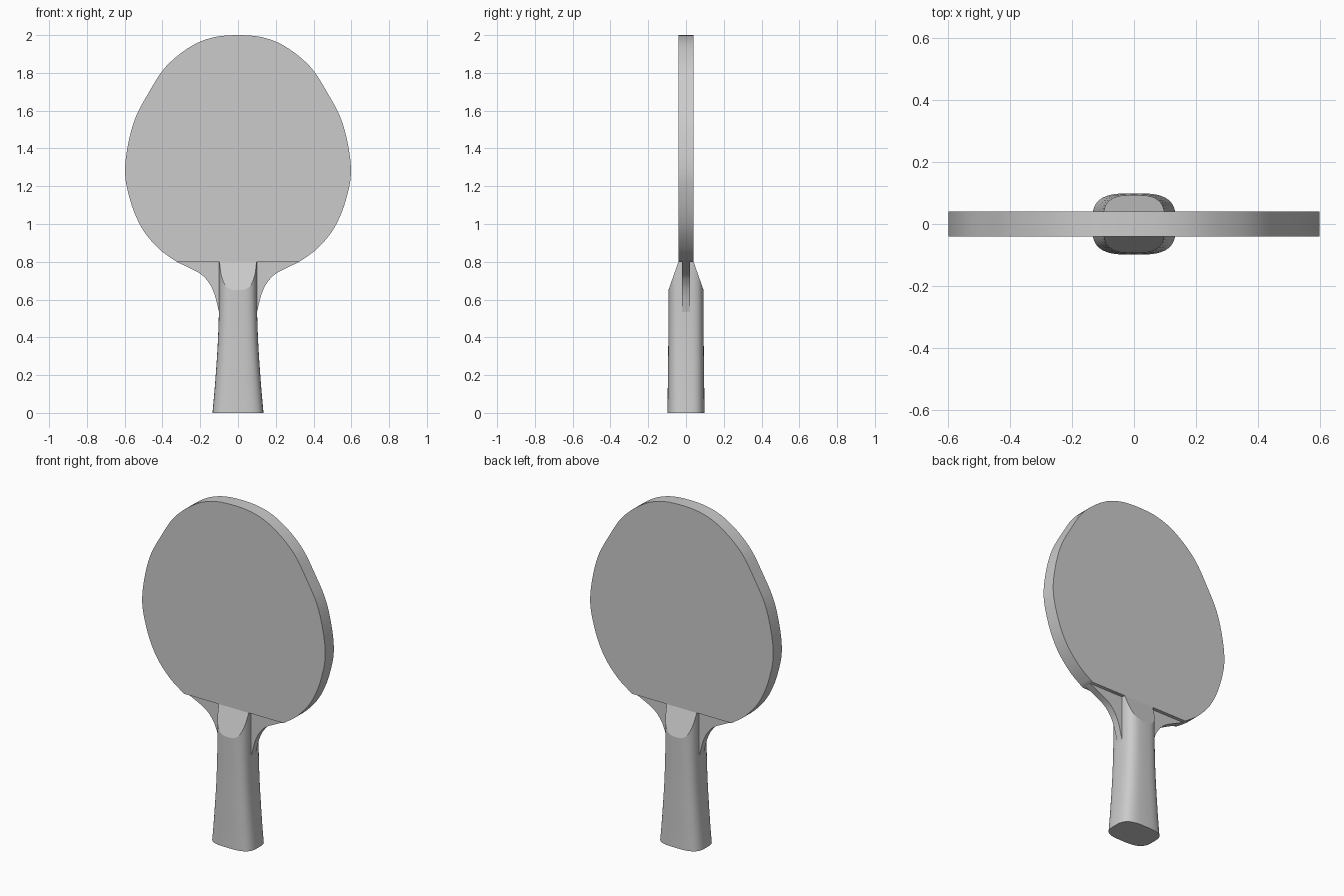
import bpy, bmesh, math
from mathutils import Vector

if "Cube" in bpy.data.objects:
    bpy.data.objects.remove(bpy.data.objects["Cube"])


def spline(pts, steps=5):
    """Smooth curve through the points (Catmull-Rom)."""
    p = [Vector(q) for q in pts]
    p = [2 * p[0] - p[1]] + p + [2 * p[-1] - p[-2]]
    out = []
    for a, b, c, d in zip(p, p[1:], p[2:], p[3:]):
        for i in range(steps):
            t = i / steps
            out.append(0.5 * (2 * b + (c - a) * t + (2 * a - 5 * b + 4 * c - d) * t * t
                              + (3 * b - a - 3 * c + d) * t ** 3))
    return out + [p[-2]]


def finish(bm, name, angle=40):
    bmesh.ops.recalc_face_normals(bm, faces=bm.faces)
    me = bpy.data.meshes.new(name)
    bm.to_mesh(me)
    bm.free()
    ob = bpy.data.objects.new(name, me)
    bpy.context.collection.objects.link(ob)
    bpy.ops.object.select_all(action='DESELECT')
    ob.select_set(True)
    bpy.context.view_layer.objects.active = ob
    bpy.ops.object.shade_smooth_by_angle(angle=math.radians(angle))
    return ob


def plate(name, half, thickness):
    """Flat plate from the right half of an outline, mirrored in x."""
    left = [Vector((-p.x, p.y)) for p in reversed(half) if p.x > 1e-4]
    bm = bmesh.new()
    vs = [bm.verts.new((p.x, -thickness / 2, p.y)) for p in list(half) + left]
    face = bm.faces.new(vs)
    ext = bmesh.ops.extrude_face_region(bm, geom=[face])['geom']
    bmesh.ops.translate(bm, vec=(0, thickness, 0),
                        verts=[v for v in ext if isinstance(v, bmesh.types.BMVert)])
    return finish(bm, name)


# Round head with a straight lower edge
head = spline([(-0.13, 1.992), (0, 2.0), (0.13, 1.988), (0.25, 1.94), (0.38, 1.835), (0.47, 1.70),
               (0.555, 1.53), (0.598, 1.30), (0.572, 1.13), (0.51, 0.98),
               (0.42, 0.87), (0.325, 0.80)])[5:]
plate("head", head, 0.08)

# Thin flared neck between head and handle
neck = spline([(0.325, 0.80), (0.205, 0.74), (0.155, 0.69), (0.127, 0.635),
               (0.109, 0.57), (0.10, 0.53)])
plate("neck", neck, 0.04)

# Flared handle: rounded section lofted along z
bm = bmesh.new()
N, E = 48, 2 / 3.2
profile = spline([(0, 0.135, 0.099), (0.1, 0.126, 0.097), (0.2, 0.118, 0.096),
                  (0.35, 0.108, 0.094), (0.5, 0.102, 0.093), (0.65, 0.10, 0.093),
                  (0.80, 0.10, 0.093)], 3)
rings = []
for z, rx, ry in profile:
    ring = []
    for i in range(N):
        c, s = math.cos(math.tau * i / N), math.sin(math.tau * i / N)
        ring.append(bm.verts.new((math.copysign(abs(c) ** E, c) * rx,
                                  math.copysign(abs(s) ** E, s) * ry, z)))
    rings.append(ring)
for lo, hi in zip(rings, rings[1:]):
    for i in range(N):
        bm.faces.new((lo[i], lo[(i + 1) % N], hi[(i + 1) % N], hi[i]))
bm.faces.new(rings[0])
bm.faces.new(rings[-1])

# Sloping cuts on front and back of the handle top
for side in (-1, 1):
    cut = bmesh.ops.bisect_plane(bm, geom=bm.verts[:] + bm.edges[:] + bm.faces[:],
                                 plane_co=(0, side * 0.04, 0.80),
                                 plane_no=(0, side * 0.15, 0.053), clear_outer=True)
    edges = [e for e in cut['geom_cut'] if isinstance(e, bmesh.types.BMEdge)]
    bmesh.ops.holes_fill(bm, edges=[e for e in edges if e.is_boundary], sides=0)
finish(bm, "handle", 18)
